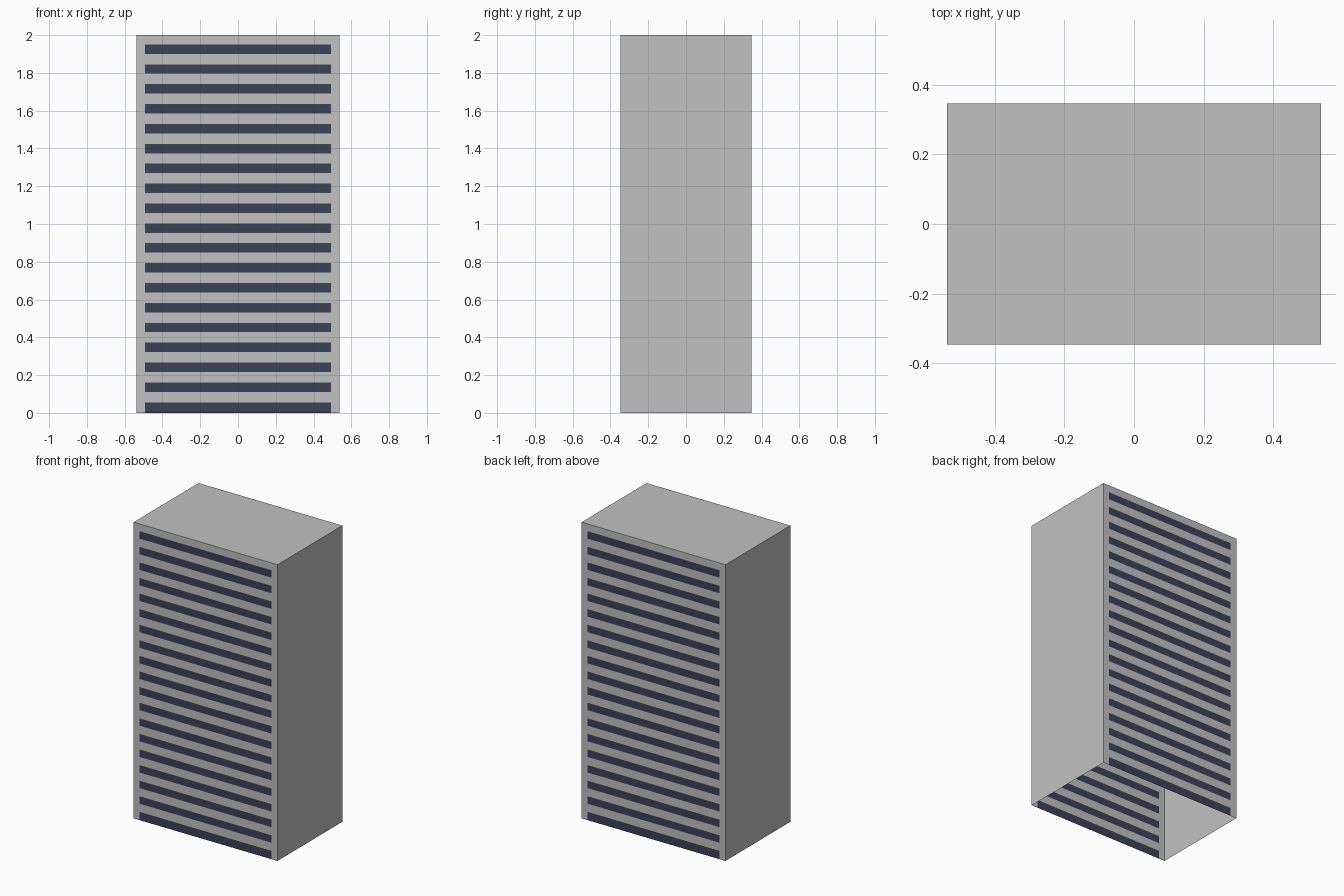
import bpy, bmesh

if "Cube" in bpy.data.objects:
    bpy.data.objects.remove(bpy.data.objects["Cube"])

W, D, H = 0.537, 0.346, 2.0      # half width, half depth, height
INSET = 0.492                    # half length of the window bands
FLOORS = 19
PITCH = H / FLOORS


def make_material(name, srgb):
    mat = bpy.data.materials.new(name)
    lin = [((c / 255 + 0.055) / 1.055) ** 2.4 for c in srgb]
    mat.diffuse_color = (*lin, 1.0)
    mat.use_nodes = True
    mat.node_tree.nodes["Principled BSDF"].inputs["Base Color"].default_value = mat.diffuse_color
    return mat


concrete = make_material("light grey concrete", (193, 193, 193))
glass = make_material("dark blue glass", (59, 65, 89))


def make_object(name, bm):
    mesh = bpy.data.meshes.new(name)
    bm.to_mesh(mesh)
    bm.free()
    mesh.materials.append(concrete)
    mesh.materials.append(glass)
    obj = bpy.data.objects.new(name, mesh)
    bpy.context.collection.objects.link(obj)
    return obj


def quad(bm, corners, material=0):
    face = bm.faces.new([bm.verts.new(c) for c in corners])
    face.material_index = material


# Front and back walls: sheets split into concrete and window bands
def striped_wall(name, side):
    bm = bmesh.new()

    def panel(x0, x1, z0, z1, material=0):
        y = side * D
        pts = [(x0, y, z0), (x1, y, z0), (x1, y, z1), (x0, y, z1)]
        quad(bm, pts if side < 0 else pts[::-1], material)

    panel(-W, -INSET, 0, H)
    panel(INSET, W, 0, H)
    for i in range(FLOORS):
        bottom = i * PITCH + 0.006 if i else 0.0   # lowest band meets the ground
        top = i * PITCH + 0.056
        end = (i + 1) * PITCH + 0.006 if i < FLOORS - 1 else H
        panel(-INSET, INSET, bottom, top, 1)
        panel(-INSET, INSET, top, end)
    bmesh.ops.remove_doubles(bm, verts=bm.verts, dist=1e-5)
    make_object(name, bm)


striped_wall("front_wall", -1)
striped_wall("back_wall", 1)

# Plain side walls and roof; the underside is open
bm = bmesh.new()
quad(bm, [(W, -D, 0), (W, D, 0), (W, D, H), (W, -D, H)])
quad(bm, [(-W, D, 0), (-W, -D, 0), (-W, -D, H), (-W, D, H)])
quad(bm, [(-W, -D, H), (W, -D, H), (W, D, H), (-W, D, H)])
bmesh.ops.remove_doubles(bm, verts=bm.verts, dist=1e-5)
make_object("side_walls_and_roof", bm)
